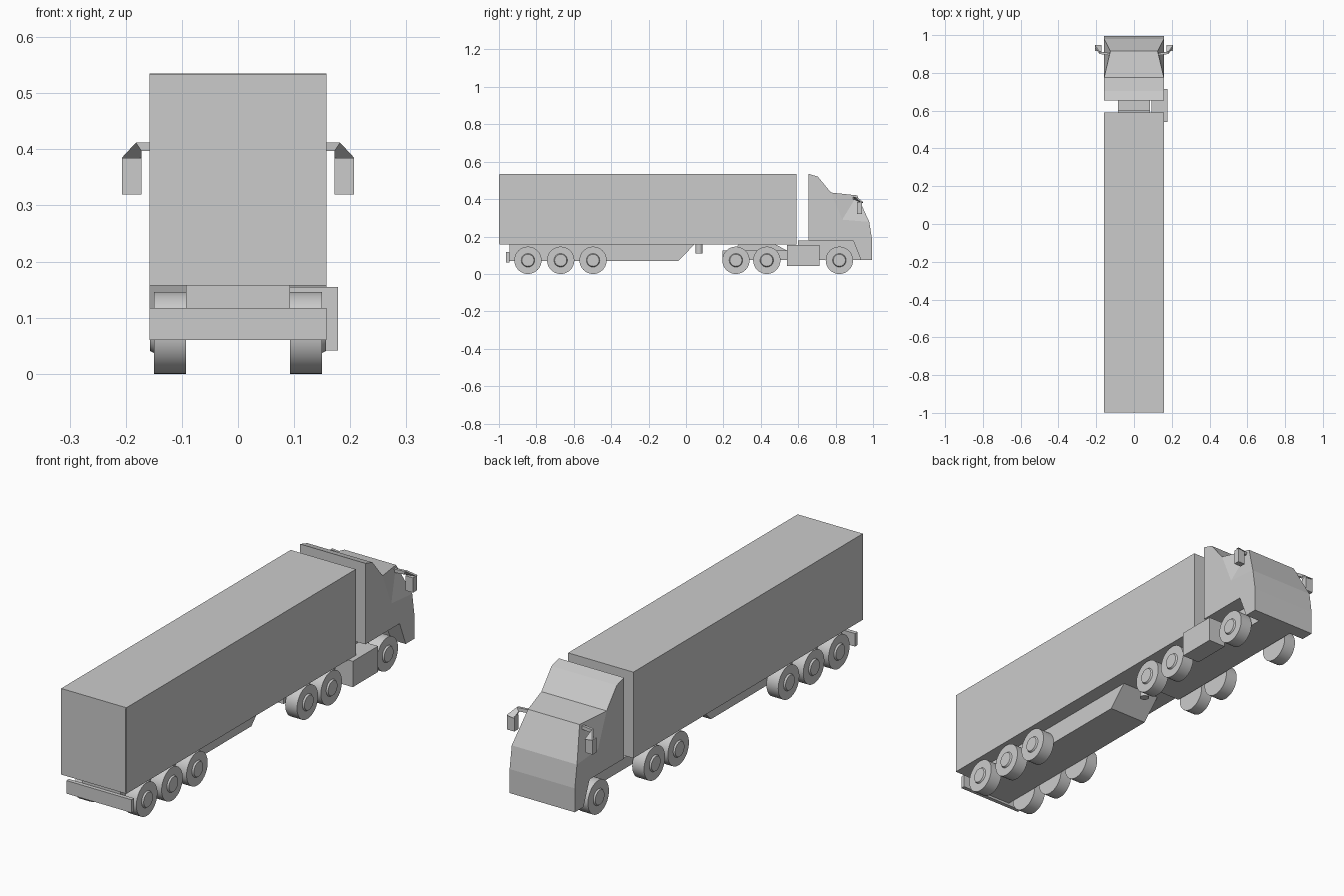
import bpy, bmesh, math
from mathutils import Matrix

if "Cube" in bpy.data.objects:
    bpy.data.objects.remove(bpy.data.objects["Cube"], do_unlink=True)

GREY = (0.6, 0.6, 0.6, 1)
grey = bpy.data.materials.new("plain_grey")
grey.use_nodes = True
grey.diffuse_color = GREY
grey.node_tree.nodes["Principled BSDF"].inputs["Base Color"].default_value = GREY


def finish(name, bm):
    bmesh.ops.recalc_face_normals(bm, faces=bm.faces)
    mesh = bpy.data.meshes.new(name)
    bm.to_mesh(mesh)
    bm.free()
    mesh.materials.append(grey)
    obj = bpy.data.objects.new(name, mesh)
    bpy.context.collection.objects.link(obj)
    return obj


def smooth(obj):
    bpy.ops.object.select_all(action='DESELECT')
    obj.select_set(True)
    bpy.context.view_layer.objects.active = obj
    bpy.ops.object.shade_smooth_by_angle(angle=math.radians(35))


def box(name, x, y, z):
    bm = bmesh.new()
    bmesh.ops.create_cube(bm, size=1)
    for v in bm.verts:
        for i, (lo, hi) in enumerate((x, y, z)):
            v.co[i] = lo + (v.co[i] + 0.5) * (hi - lo)
    return finish(name, bm)


def prism(name, outline, x0, x1):
    """Extrude a side outline of (y, z) points across x."""
    bm = bmesh.new()
    a = [bm.verts.new((x0, y, z)) for y, z in outline]
    b = [bm.verts.new((x1, y, z)) for y, z in outline]
    bm.faces.new(a)
    bm.faces.new(b)
    for i in range(len(a)):
        j = (i + 1) % len(a)
        bm.faces.new((a[i], a[j], b[j], b[i]))
    return finish(name, bm)


def wheel(name, side, y):
    """Turned tyre with a raised hub, axle along x."""
    profile = [(0.093, 0), (0.093, 0.073), (0.15, 0.073), (0.15, 0.036),
               (0.157, 0.032), (0.157, 0)]
    bm = bmesh.new()
    vs = [bm.verts.new((side * x, 0, r)) for x, r in profile]
    es = [bm.edges.new(p) for p in zip(vs, vs[1:])]
    bmesh.ops.spin(bm, geom=vs + es, cent=(0, 0, 0), axis=(1, 0, 0),
                   angle=math.tau, steps=40)
    bmesh.ops.remove_doubles(bm, verts=bm.verts, dist=0.0001)
    bmesh.ops.translate(bm, verts=bm.verts, vec=(0, y, 0.073))
    smooth(finish(name, bm))


# Trailer body with door seam strips
W = 0.158
box("trailer_body", (-W, W), (-0.998, 0.59), (0.157, 0.534))
for name, x in (("door_centre_strip", 0), ("door_edge_strip", 0.154)):
    box(name, (x - 0.002, x + 0.002), (-1, -0.997), (0.163, 0.53))

# Trailer underside
prism("trailer_chassis", [(-0.945, 0.158), (-0.945, 0.07), (-0.04, 0.07),
                          (0.045, 0.158)], -0.093, 0.093)
box("rear_bumper", (-W, W), (-0.962, -0.944), (0.06, 0.117))
bm = bmesh.new()
bmesh.ops.create_cone(bm, cap_ends=True, segments=24, radius1=0.019, radius2=0.019,
                      depth=0.05, matrix=Matrix.Translation((0, 0.07, 0.134)))
smooth(finish("support_leg", bm))

# Tractor frame
box("tractor_frame", (-0.085, 0.085), (0.195, 0.96), (0.075, 0.125))
prism("coupling_plate", [(0.26, 0.125), (0.28, 0.157), (0.48, 0.157),
                         (0.54, 0.125)], -0.075, 0.075)
box("cab_floor", (-0.085, 0.085), (0.6, 0.94), (0.085, 0.18))
box("fuel_tank", (0.093, 0.178), (0.54, 0.715), (0.042, 0.155))

# Cab: flat sides, with the windscreen's upper corners pulled inward
upper = [(0.655, 0.535), (0.705, 0.52), (0.775, 0.435)]
lower = [(0.98, 0.278), (0.995, 0.18), (0.995, 0.075), (0.935, 0.075),
         (0.893, 0.18), (0.655, 0.18)]
bm = bmesh.new()
rims = []
for s in (-1, 1):
    up = [bm.verts.new((s * W, y, z)) for y, z in upper]
    apex = bm.verts.new((s * 0.125, 0.915, 0.42))
    low = [bm.verts.new((s * W, y, z)) for y, z in lower]
    pillar = bm.verts.new((s * W, 0.835, 0.29))
    bm.faces.new(up + [pillar] + low)
    bm.faces.new((up[-1], apex, pillar))
    bm.faces.new((apex, low[0], pillar))
    rims.append(up + [apex] + low)
a, b = rims
for i in range(len(a)):
    j = (i + 1) % len(a)
    bm.faces.new((a[i], a[j], b[j], b[i]))
finish("cab", bm)

# Mirrors and wheels on both sides
for s, label in ((-1, "right"), (1, "left")):
    box(label + "_mirror", sorted((s * 0.172, s * 0.207)), (0.915, 0.942), (0.32, 0.385))
    bm = bmesh.new()
    path = [(0.125, 0.892, 0.412), (0.182, 0.9, 0.412), (0.207, 0.935, 0.385)]
    drop = [(0.125, 0.892, 0.397), (0.172, 0.9, 0.397), (0.172, 0.935, 0.38)]
    rings = []
    for (x, y, z), (x2, y2, z2) in zip(path, drop):
        rings.append([bm.verts.new(p) for p in (
            (s * x, y, z), (s * x, y + 0.012, z),
            (s * x2, y2 + 0.012, z2), (s * x2, y2, z2))])
    for r, q in zip(rings, rings[1:]):
        for i in range(4):
            j = (i + 1) % 4
            bm.faces.new((r[i], r[j], q[j], q[i]))
    bm.faces.new(rings[0])
    bm.faces.new(rings[-1])
    finish(label + "_mirror_arm", bm)
    for i, y in enumerate((-0.845, -0.67, -0.497, 0.267, 0.432, 0.82)):
        wheel(f"{label}_wheel_{i + 1}", s, y)
